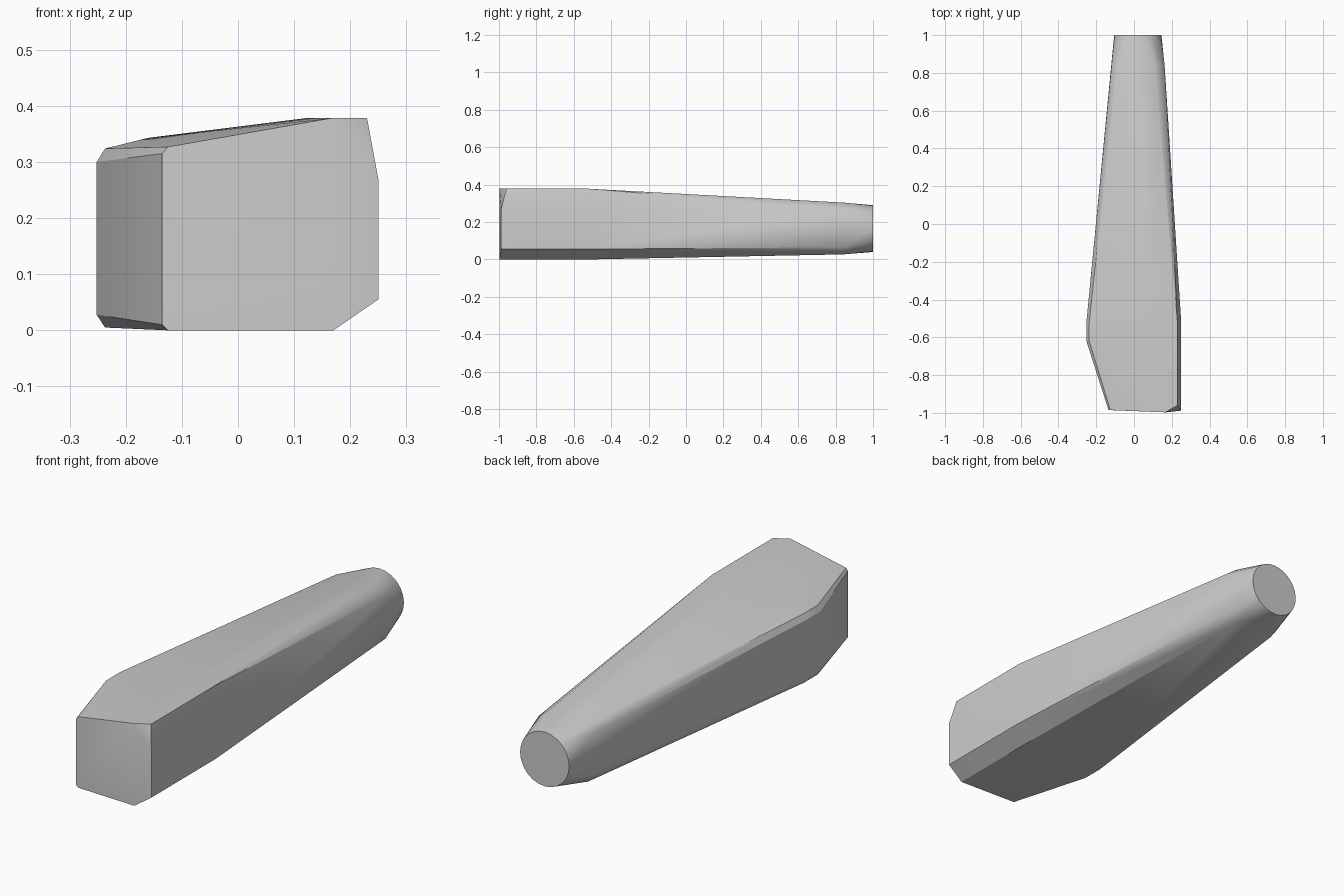
import bpy, bmesh, math

cube = bpy.data.objects.get("Cube")
if cube:
    bpy.data.objects.remove(cube, do_unlink=True)

grey = bpy.data.materials.new("plain_grey")
grey.use_nodes = True
grey.diffuse_color = (0.6, 0.6, 0.6, 1)
grey.node_tree.nodes["Principled BSDF"].inputs["Base Color"].default_value = grey.diffuse_color


def section(y, profile):
    """Cross-section of (x, z) points placed at depth y."""
    return [(x, y, z) for x, z in profile]


points = []
# Front end, slightly skewed
points += section(-0.985, [(-0.135, 0.01), (-0.135, 0.315), (-0.125, 0.327), (-0.125, 0.0)])
points += section(-0.988, [(0.25, 0.055), (0.25, 0.27)])
points += section(-0.997, [(0.165, 0.378), (0.17, 0.0)])
points += section(-0.96, [(0.23, 0.378)])
# Widest part of the body
points += section(-0.62, [(-0.252, 0.028), (-0.252, 0.30), (-0.237, 0.324), (-0.237, 0.005)])
points += section(-0.52, [(-0.252, 0.028), (-0.252, 0.30), (-0.237, 0.324), (-0.237, 0.005),
                          (-0.16, 0.343), (0.12, 0.378), (0.23, 0.378),
                          (0.25, 0.27), (0.25, 0.055), (0.17, 0.0)])
# Narrow end of the taper
points += section(0.84, [(-0.119, 0.068), (-0.119, 0.265), (-0.09, 0.293), (0.11, 0.304),
                         (0.162, 0.265), (0.162, 0.065), (0.115, 0.027), (-0.09, 0.03)])
# Round tip
sides = 24
points += section(1.0, [(0.02 + 0.125 * math.cos(math.tau * i / sides),
                         0.165 + 0.125 * math.sin(math.tau * i / sides)) for i in range(sides)])

# Wrap the sections in one convex skin
bm = bmesh.new()
for p in points:
    bm.verts.new(p)
hull = bmesh.ops.convex_hull(bm, input=bm.verts)
unused = {g for g in hull["geom_interior"] + hull["geom_unused"] if isinstance(g, bmesh.types.BMVert)}
bmesh.ops.delete(bm, geom=list(unused), context='VERTS')
bmesh.ops.dissolve_limit(bm, angle_limit=math.radians(0.5), verts=bm.verts, edges=bm.edges)
bmesh.ops.recalc_face_normals(bm, faces=bm.faces)
mesh = bpy.data.meshes.new("tapered_body")
bm.to_mesh(mesh)
bm.free()
mesh.materials.append(grey)

body = bpy.data.objects.new("tapered_body", mesh)
bpy.context.collection.objects.link(body)
bpy.context.view_layer.objects.active = body
body.select_set(True)
bpy.ops.object.shade_smooth_by_angle(angle=math.radians(30))
